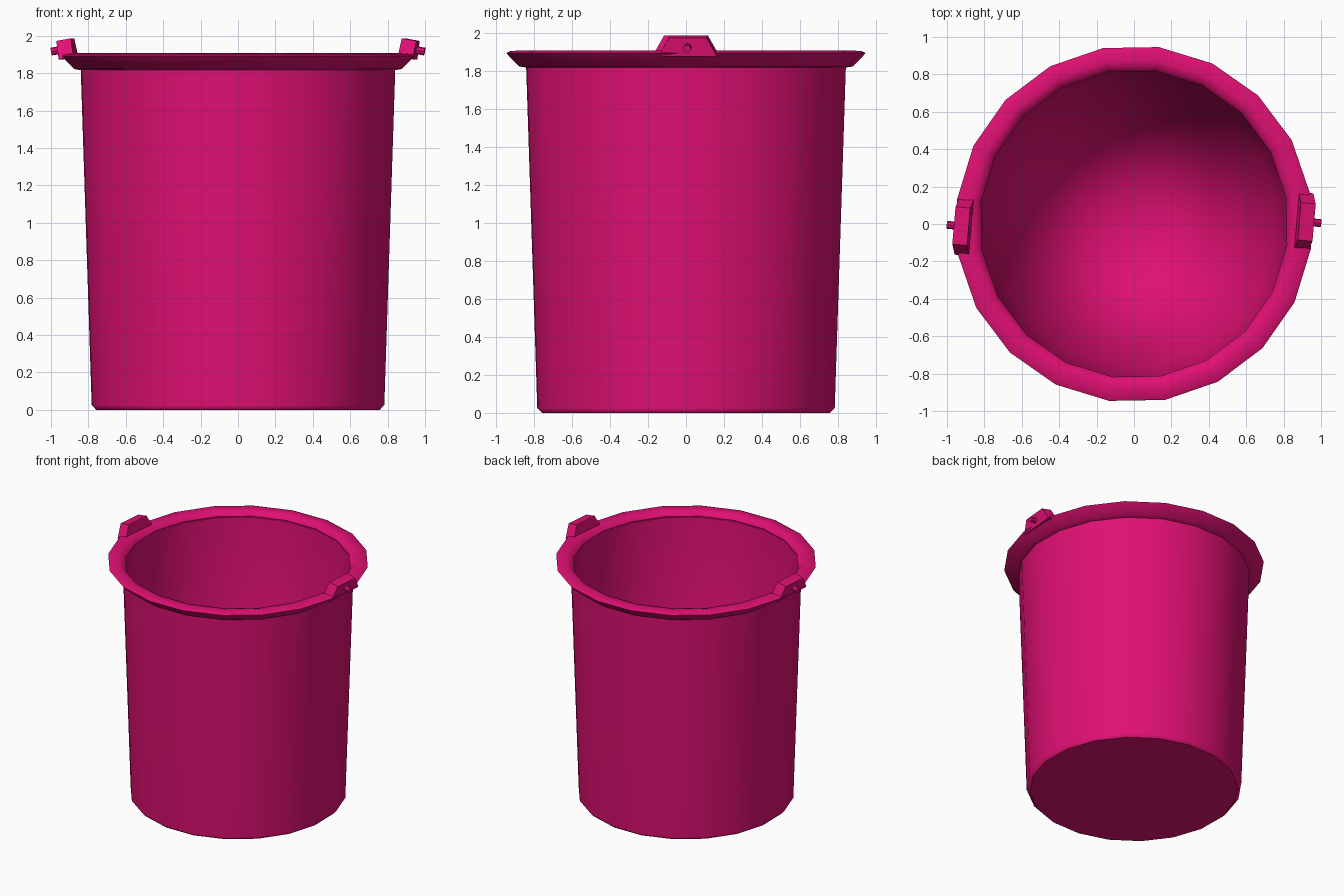
import bpy, bmesh, math
from mathutils import Matrix, Vector

if "Cube" in bpy.data.objects:
    bpy.data.objects.remove(bpy.data.objects["Cube"])

SIDES = 20
OFFSET = math.radians(10)

pink = bpy.data.materials.new("pink_plastic")
pink.diffuse_color = (0.74, 0.005, 0.17, 1)
pink.use_nodes = True
pink.node_tree.nodes["Principled BSDF"].inputs["Base Color"].default_value = pink.diffuse_color


def finish(name, bm):
    bmesh.ops.recalc_face_normals(bm, faces=bm.faces)
    mesh = bpy.data.meshes.new(name)
    bm.to_mesh(mesh)
    bm.free()
    mesh.materials.append(pink)
    obj = bpy.data.objects.new(name, mesh)
    bpy.context.collection.objects.link(obj)
    return obj


def lathe(name, profile, closed=False, sharp=()):
    """Revolve (radius, z) points; 'sharp' lists profile rings kept as hard edges."""
    bm = bmesh.new()
    rings = []
    for r, z in profile:
        if r == 0:
            rings.append([bm.verts.new((0, 0, z))] * SIDES)
        else:
            angles = [OFFSET + math.tau * k / SIDES for k in range(SIDES)]
            rings.append([bm.verts.new((r * math.cos(a), r * math.sin(a), z)) for a in angles])
    pairs = list(zip(rings, rings[1:])) + ([(rings[-1], rings[0])] if closed else [])
    for lo, hi in pairs:
        for k in range(SIDES):
            n = (k + 1) % SIDES
            corners = list(dict.fromkeys((lo[k], lo[n], hi[n], hi[k])))
            bm.faces.new(corners).smooth = True
    for i in sharp:
        for k in range(SIDES):
            bm.edges.get((rings[i][k], rings[i][(k + 1) % SIDES])).smooth = False
    return finish(name, bm)


# Bucket body: tapered double wall with a flat floor, softly shaded inside
body = lathe("bucket_body", [
    (0, 0), (0.765, 0), (0.79, 0.025), (0.85, 1.85),
    (0.83, 1.86), (0.768, 0.04), (0, 0.04)], sharp=(1, 3, 4))
weighted = body.modifiers.new("weighted_normals", 'WEIGHTED_NORMAL')
weighted.mode = 'FACE_AREA'
weighted.keep_sharp = True

# Rounded rim flaring outward around the top
lathe("rim", [
    (0.84, 1.815), (0.885, 1.822), (0.955, 1.892), (0.935, 1.902),
    (0.88, 1.907), (0.845, 1.898), (0.825, 1.868)], closed=True, sharp=(0, 2, 6))


def ear_frame(turn):
    """Position on the rim: tilted down outward, slightly yawed, repeated by half turns."""
    return (Matrix.Rotation(turn, 4, 'Z')
            @ Matrix.Translation((0.915, 0.012, 1.93))
            @ Matrix.Rotation(math.radians(-5), 4, 'Z')
            @ Matrix.Rotation(math.radians(10), 4, 'Y'))


for side, turn in (("right", 0), ("left", math.pi)):
    frame = ear_frame(turn)

    # Trapezoid handle ear
    bm = bmesh.new()
    outline = [(-0.155, -0.05), (0.155, -0.05), (0.1, 0.05), (-0.1, 0.05)]
    face = bm.faces.new([bm.verts.new((-0.04, y, z)) for y, z in outline])
    ext = bmesh.ops.extrude_face_region(bm, geom=[face])
    bmesh.ops.translate(bm, vec=Vector((0.08, 0, 0)),
                        verts=[v for v in ext["geom"] if isinstance(v, bmesh.types.BMVert)])
    if not face.is_valid or len(bm.faces) < 6:
        bmesh.ops.holes_fill(bm, edges=bm.edges)
    bm.transform(frame)
    finish("handle_ear_" + side, bm)

    # Small pin sticking outward from the ear
    bm = bmesh.new()
    bmesh.ops.create_cone(bm, cap_ends=True, segments=8, radius1=0.021, radius2=0.021,
                          depth=0.065, matrix=Matrix.Translation((0.0525, 0, 0))
                          @ Matrix.Rotation(math.pi / 2, 4, 'Y'))
    bm.transform(frame)
    finish("handle_pin_" + side, bm)
